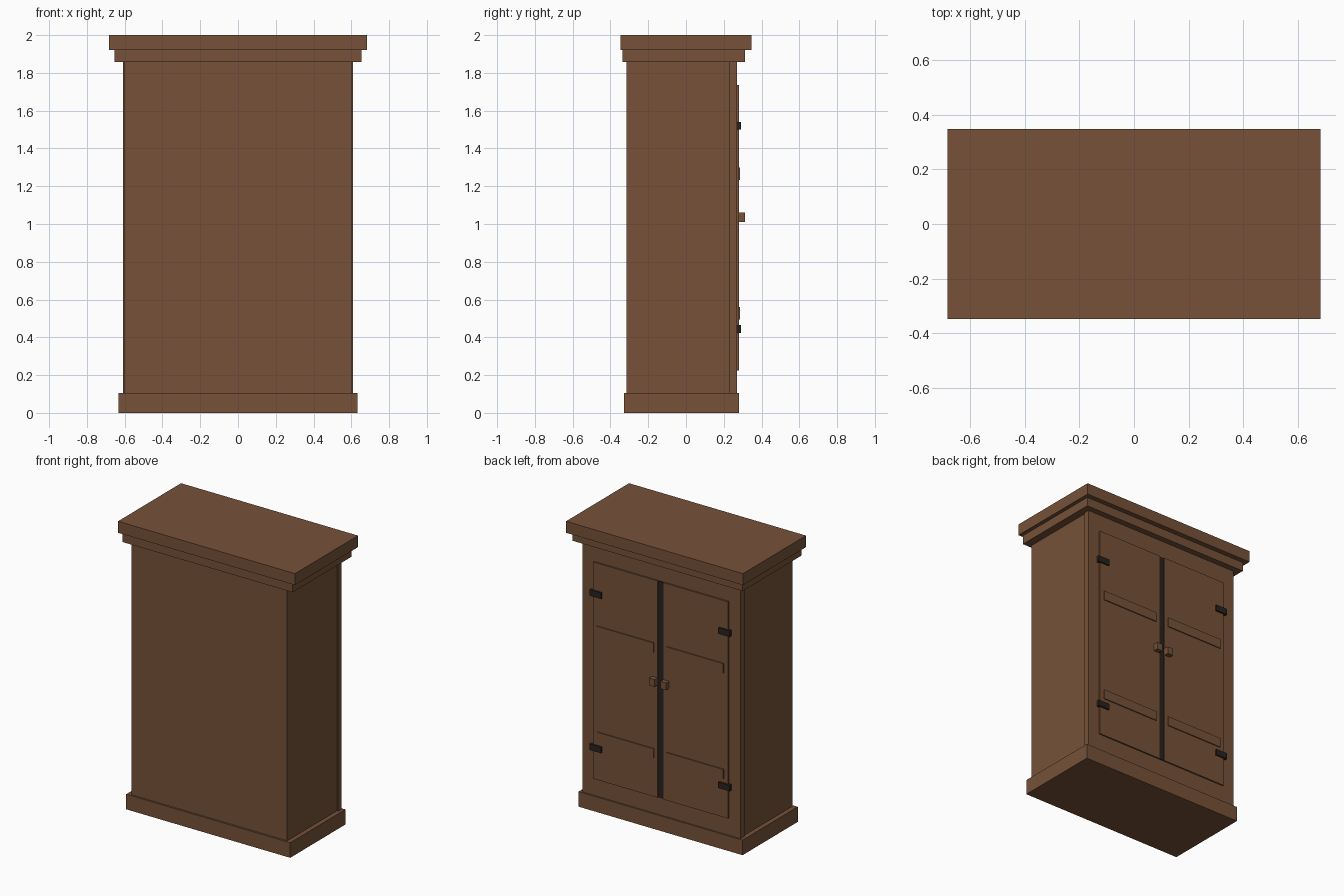
import bpy
import bmesh
from mathutils import Vector

if "Cube" in bpy.data.objects:
    bpy.data.objects.remove(bpy.data.objects["Cube"])


def material(name, rgb):
    m = bpy.data.materials.new(name)
    m.diffuse_color = (*rgb, 1.0)
    m.use_nodes = True
    m.node_tree.nodes["Principled BSDF"].inputs["Base Color"].default_value = m.diffuse_color
    return m


WOOD = material("brown_wood", (0.18, 0.083, 0.040))
DARK = material("dark_iron", (0.022, 0.016, 0.013))


def box(name, x, y, z, mat=WOOD):
    """Box from (min, max) ranges on each axis."""
    bm = bmesh.new()
    bmesh.ops.create_cube(bm, size=1.0)
    centre = Vector([(a + b) / 2 for a, b in (x, y, z)])
    size = Vector([b - a for a, b in (x, y, z)])
    bmesh.ops.scale(bm, vec=size, verts=bm.verts)
    bmesh.ops.translate(bm, vec=centre, verts=bm.verts)
    mesh = bpy.data.meshes.new(name)
    bm.to_mesh(mesh)
    bm.free()
    mesh.materials.append(mat)
    obj = bpy.data.objects.new(name, mesh)
    bpy.context.collection.objects.link(obj)
    return obj


# Carcass, face frame, plinth and stepped cornice
box("carcass", (-0.60, 0.60), (-0.315, 0.23), (0.10, 1.86))
box("face_frame", (-0.61, 0.61), (0.23, 0.27), (0.10, 1.86))
box("plinth", (-0.632, 0.632), (-0.328, 0.28), (0.0, 0.105))
box("cornice_lower", (-0.655, 0.655), (-0.335, 0.312), (1.858, 1.92))
box("cornice_top", (-0.682, 0.682), (-0.347, 0.347), (1.92, 2.0))

# Dark strip between the doors
box("door_gap", (-0.024, 0.024), (0.265, 0.276), (0.226, 1.734), DARK)

# Doors with their rails, hinges and knobs, one set per side
for side, s in (("left", 1), ("right", -1)):
    def span(a, b):
        return tuple(sorted((s * a, s * b)))

    box(f"{side}_door", span(0.022, 0.52), (0.265, 0.28), (0.225, 1.735))
    for level, z in (("lower", 0.528), ("upper", 1.265)):
        box(f"{side}_{level}_rail", span(0.05, 0.488), (0.275, 0.287),
            (z - 0.033, z + 0.033))
    for level, z in (("lower", 0.445), ("upper", 1.52)):
        box(f"{side}_{level}_hinge", span(0.452, 0.54), (0.268, 0.291),
            (z - 0.021, z + 0.021), DARK)
    box(f"{side}_knob", span(0.022, 0.066), (0.278, 0.313), (1.01, 1.06))
